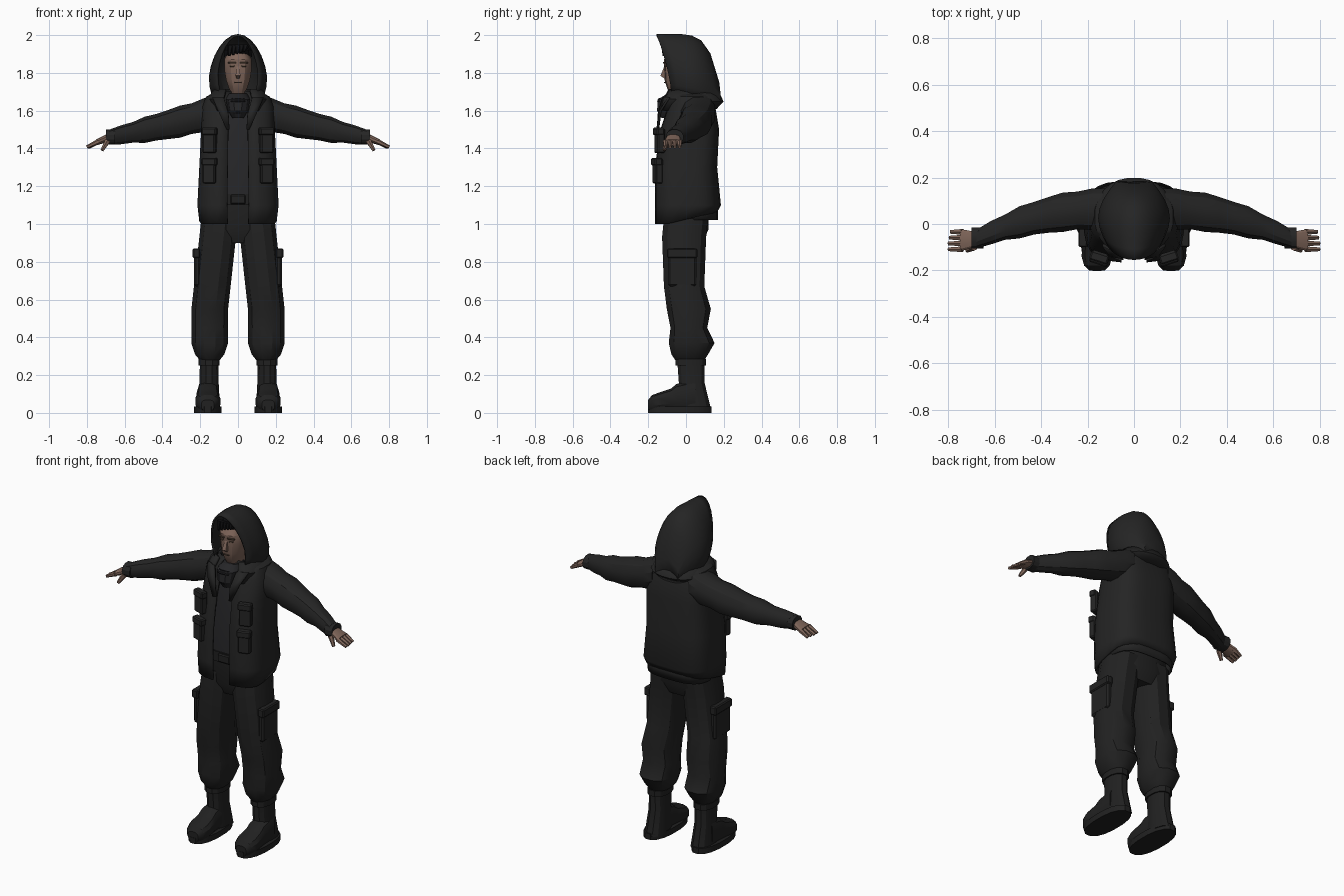
import bpy, bmesh, math
from math import sin, cos, pi, radians, copysign
from mathutils import Vector, Matrix

default_cube = bpy.data.objects.get("Cube")
if default_cube:
    bpy.data.objects.remove(default_cube, do_unlink=True)


def material(name, red, green, blue):
    mat = bpy.data.materials.new(name)
    mat.use_nodes = True
    mat.diffuse_color = (red, green, blue, 1)
    shader = mat.node_tree.nodes["Principled BSDF"]
    shader.inputs["Base Color"].default_value = mat.diffuse_color
    shader.inputs["Roughness"].default_value = .9
    return mat


JACKET = material("jacket black", .018, .018, .018)
TROUSER = material("trouser black", .016, .016, .016)
SHIRT = material("shirt charcoal", .019, .019, .021)
BOOT = material("boot black", .015, .015, .015)
HAIR = material("hair black", .006, .006, .007)
SKIN = material("skin brown", .21, .13, .1)
BROW = material("brow brown", .09, .06, .04)


def finish(bm, name, mat, mirror=False, thickness=0):
    """Turn a bmesh into a shaded object, optionally thickened and mirrored."""
    bmesh.ops.recalc_face_normals(bm, faces=bm.faces)
    mesh = bpy.data.meshes.new(name)
    bm.to_mesh(mesh)
    bm.free()
    mesh.materials.append(mat)
    part = bpy.data.objects.new(name, mesh)
    bpy.context.collection.objects.link(part)
    if thickness:
        solidify = part.modifiers.new("Thickness", 'SOLIDIFY')
        solidify.thickness = thickness
        solidify.offset = 0
    if mirror:
        part.modifiers.new("Mirror", 'MIRROR').use_mirror_merge = False
    bpy.ops.object.select_all(action='DESELECT')
    part.select_set(True)
    bpy.context.view_layer.objects.active = part
    bpy.ops.object.shade_smooth_by_angle(angle=radians(30))
    return part


def bridge(rows, closed=True, first_cap=True, last_cap=True):
    """Join successive rows of points with faces."""
    bm = bmesh.new()
    loops = [[bm.verts.new(point) for point in row] for row in rows]
    count = len(rows[0])
    for lower, upper in zip(loops, loops[1:]):
        for i in range(count if closed else count - 1):
            j = (i + 1) % count
            bm.faces.new((lower[i], lower[j], upper[j], upper[i]))
    if first_cap:
        bm.faces.new(loops[0])
    if last_cap:
        bm.faces.new(loops[-1])
    return bm


def loft(name, rings, mat, axis='z', sides=12, square=.8, gap=0, mirror=False, thickness=0):
    """Rings hold position on the axis, two centre values and two radii.
    A gap in degrees leaves the front open."""
    rows = []
    for pos, center_a, center_b, radius_a, radius_b in rings:
        row = []
        for i in range(sides):
            if gap:
                angle = -pi / 2 + radians(gap) + 2 * (pi - radians(gap)) * i / (sides - 1)
            else:
                angle = 2 * pi * (i + .5) / sides
            c, s = cos(angle), sin(angle)
            a = center_a + radius_a * copysign(abs(c) ** square, c)
            b = center_b + radius_b * copysign(abs(s) ** square, s)
            row.append({'x': (pos, a, b), 'y': (a, pos, b), 'z': (a, b, pos)}[axis])
        rows.append(row)
    solid = not gap
    return finish(bridge(rows, solid, solid, solid), name, mat, mirror, thickness)


def upright(name, rings, mat, x=0, **options):
    """Loft of level rings: height, depth centre, half width, half depth."""
    return loft(name, [(z, x, y, w, d) for z, y, w, d in rings], mat, **options)


def box(name, center, size, mat, mirror=True, turn=0, bevel=.006):
    bm = bmesh.new()
    bmesh.ops.create_cube(bm, size=1)
    bmesh.ops.scale(bm, vec=size, verts=bm.verts)
    bmesh.ops.bevel(bm, geom=bm.edges[:], offset=bevel, segments=1, affect='EDGES')
    place = Matrix.Translation(center) @ Matrix.Rotation(radians(turn), 4, 'Z')
    bmesh.ops.transform(bm, matrix=place, verts=bm.verts)
    return finish(bm, name, mat, mirror)


def taper(name, start, end, thick, thin, mat, mirror=True):
    """Tapered rod between two points, for fingers and locks of hair."""
    start, end = Vector(start), Vector(end)
    span = end - start
    turn = span.to_track_quat('Z', 'Y').to_matrix().to_4x4()
    bm = bmesh.new()
    bmesh.ops.create_cone(bm, cap_ends=True, segments=6, radius1=thick, radius2=thin, depth=span.length,
                          matrix=Matrix.Translation((start + end) / 2) @ turn)
    return finish(bm, name, mat, mirror)


# Shirt, hips and belt
upright("shirt", [(1.14, 0, .18, .125), (1.5, .02, .17, .13), (1.67, .03, .09, .08)],
        SHIRT, sides=16, square=.7)
upright("hips", [(.9, 0, .13, .09), (.97, 0, .19, .12), (1.16, 0, .18, .12)],
        TROUSER, sides=16, square=.75)
upright("belt", [(z, 0, .19, .13) for z in (1.1, 1.16)], BOOT, sides=16, square=.7)
box("belt_buckle", (0, -.13, 1.13), (.08, .02, .05), BOOT, mirror=False)

# Open jacket with a hem that rises toward the back
jacket = upright("jacket", [(1, 0, .2, .16), (1.1, .01, .21, .17), (1.3, 0, .2, .16), (1.5, .02, .19, .15),
                            (1.62, .03, .185, .12), (1.67, .03, .165, .1), (1.7, .03, .11, .08)],
                 JACKET, sides=24, square=.62, gap=7, thickness=.012)
for vertex in jacket.data.vertices:
    if vertex.co.z < 1.05:
        vertex.co.z += max(0, vertex.co.y + .1) / 4
upright("jacket_hem_band", [(z, .01, .19, .155) for z in (1.02, 1.1)], JACKET,
        sides=24, square=.62, gap=24, thickness=.008)
for label, y, z in (("chest", -.14, 1.44), ("side", -.15, 1.28)):
    box(label + "_pockets", (.15, y, z), (.07, .04, .13), JACKET, turn=18)
    box(label + "_pocket_flaps", (.15, y - .005, z + .05), (.08, .04, .04), JACKET, turn=18)

# Sleeves bend forward and thin toward the wrist, with creases
sleeve = []
for i in range(10):
    t = i / 9
    radius = .09 - .05 * t * t + .004 * sin(i * 2.4)
    sleeve.append((.12 + .56 * t, .065 - .13 * t * t, 1.6 - .14 * t ** .8, radius, radius))
loft("sleeves", sleeve, JACKET, axis='x', square=.9, mirror=True)
loft("cuffs", [(x, -.06, 1.46, .047, .041) for x in (.65, .7)], JACKET, axis='x', square=.9, mirror=True)

# Hands
loft("palms", [(.68, -.066, 1.46, .032, .024), (.75, -.07, 1.432, .05, .016)], SKIN,
     axis='x', mirror=True)
for i, finger in enumerate(("little", "ring", "middle", "index")):
    y = -.034 - .025 * i
    taper(finger + "_fingers", (.74, y, 1.436), (.79 + .005 * min(i, 2), y, 1.407), .014, .009, SKIN)
taper("thumbs", (.69, -.1, 1.44), (.72, -.115, 1.39), .016, .009, SKIN)

# Baggy trouser legs, spreading outward to the knee and gathered at the boot
leg = [(1.03, 0, .1, .12), (.93, -.01, .1, .12), (.67, -.01, .1, .11), (.55, .015, .1, .12),
       (.45, .015, .1, .1), (.37, .03, .1, .125), (.31, .02, .08, .1), (.28, .02, .055, .08)]
loft("trouser_legs", [(z, .1 + min(.05, .11 * (1 - z)), y, w, d) for z, y, w, d in leg],
     TROUSER, square=.85, mirror=True)
box("cargo_pockets", (.216, -.02, .765), (.034, .15, .19), TROUSER, bevel=.01)
box("cargo_flaps", (.22, -.02, .845), (.04, .16, .05), TROUSER)

# Boots
upright("boot_shafts", [(.3, .025, .05, .075), (.16, .03, .052, .07), (.02, .045, .06, .09)], BOOT,
        x=.153, square=.85, mirror=True)
upright("boot_collars", [(z, .025, .058, .084) for z in (.25, .285)], BOOT, x=.153, square=.85, mirror=True)
foot = [(.05, .055, .17), (-.05, .06, .145), (-.08, .062, .12), (-.14, .068, .1), (-.18, .056, .085),
        (-.2, .035, .06)]
loft("boot_feet", [(y, .16, height / 2 + .01, w, height / 2) for y, w, height in foot], BOOT,
     axis='y', square=.75, mirror=True)
upright("boot_soles", [(z, -.033, .073, .172) for z in (0, .035)], BOOT,
        x=.16, sides=16, square=.85, mirror=True)

# Head and face
upright("head", [(1.64, 0, .045, .055), (1.7, -.02, .04, .07), (1.72, -.03, .05, .07), (1.76, -.03, .064, .083),
                 (1.82, -.02, .074, .095), (1.87, -.02, .074, .097), (1.94, -.01, .045, .065)], SKIN, sides=14)
upright("nose", [(1.845, -.106, .008, .006), (1.785, -.12, .017, .02), (1.77, -.108, .01, .008)], SKIN, sides=4)
box("brows", (.031, -.112, 1.853), (.042, .012, .008), BROW, turn=12, bevel=.001)
box("eyes", (.031, -.11, 1.836), (.024, .008, .007), BROW, turn=12, bevel=.001)
box("mouth", (0, -.112, 1.75), (.036, .008, .005), BROW, mirror=False, bevel=.001)
upright("hair", [(1.885, 0, .077, .08), (1.92, -.015, .073, .098), (1.95, -.02, .05, .09)], HAIR)
for i in range(5):
    x = .02 * (i - 2)
    taper("hair_lock_" + "abcde"[i], (x, -.11, 1.945), (x - .006, -.12, 1.89 + .006 * i), .02, .006,
          HAIR, mirror=False)

# Hood made of arches running from the face to the nape
arches = []
for i in range(8):
    t = i / 7
    width = .11 - .035 * t + .055 * sin(pi * t)
    top, base = 2 - .25 * t ** 6, 1.69 - .05 * t
    y_top, y_base = -.155 + .325 * t, -.075 + .255 * t
    arch = []
    for step in range(-2, 15):
        angle = pi * step / 12
        rise = (sin(angle) + .5) / 1.5
        x = width * cos(angle) * (1 - .15 * max(0, sin(angle)))
        arch.append((x, y_base + (y_top - y_base) * rise ** 1.5, base + (top - base) * rise))
    arches.append(arch)
finish(bridge(arches, closed=False, first_cap=False), "hood", JACKET, thickness=.012)

# Hood roll, collar and neck wrap
upright("hood_roll", [(1.615, .055, .12, .1), (1.65, .055, .15, .135), (1.7, .05, .125, .115)],
        JACKET, sides=18, square=.9, gap=50, thickness=.02)
upright("collar", [(1.6, 0, .125, .14), (1.66, 0, .15, .125), (1.71, .01, .125, .105)], JACKET,
        sides=16, gap=26, thickness=.016)
upright("neck_wrap", [(1.56, -.08, .03, .05), (1.6, -.08, .055, .075), (1.66, -.06, .066, .092),
                      (1.69, -.04, .05, .06)], SHIRT)
for label, z, radius in (("lower", 1.6, .036), ("upper", 1.65, .046)):
    upright(label + "_wrap_fold", [(z + lift, -.12, radius - abs(lift) / 2, .034 - abs(lift) / 2)
                                   for lift in (-.018, 0, .018)], HAIR)

# Lapels folded back along the opening
lapel = [[(.045, -.148, 1.5), (.06, -.152, 1.5)], [(.05, -.145, 1.58), (.105, -.135, 1.6)],
         [(.075, -.12, 1.67), (.135, -.09, 1.67)]]
finish(bridge(lapel, False, False, False), "lapels", JACKET, mirror=True, thickness=.012)
